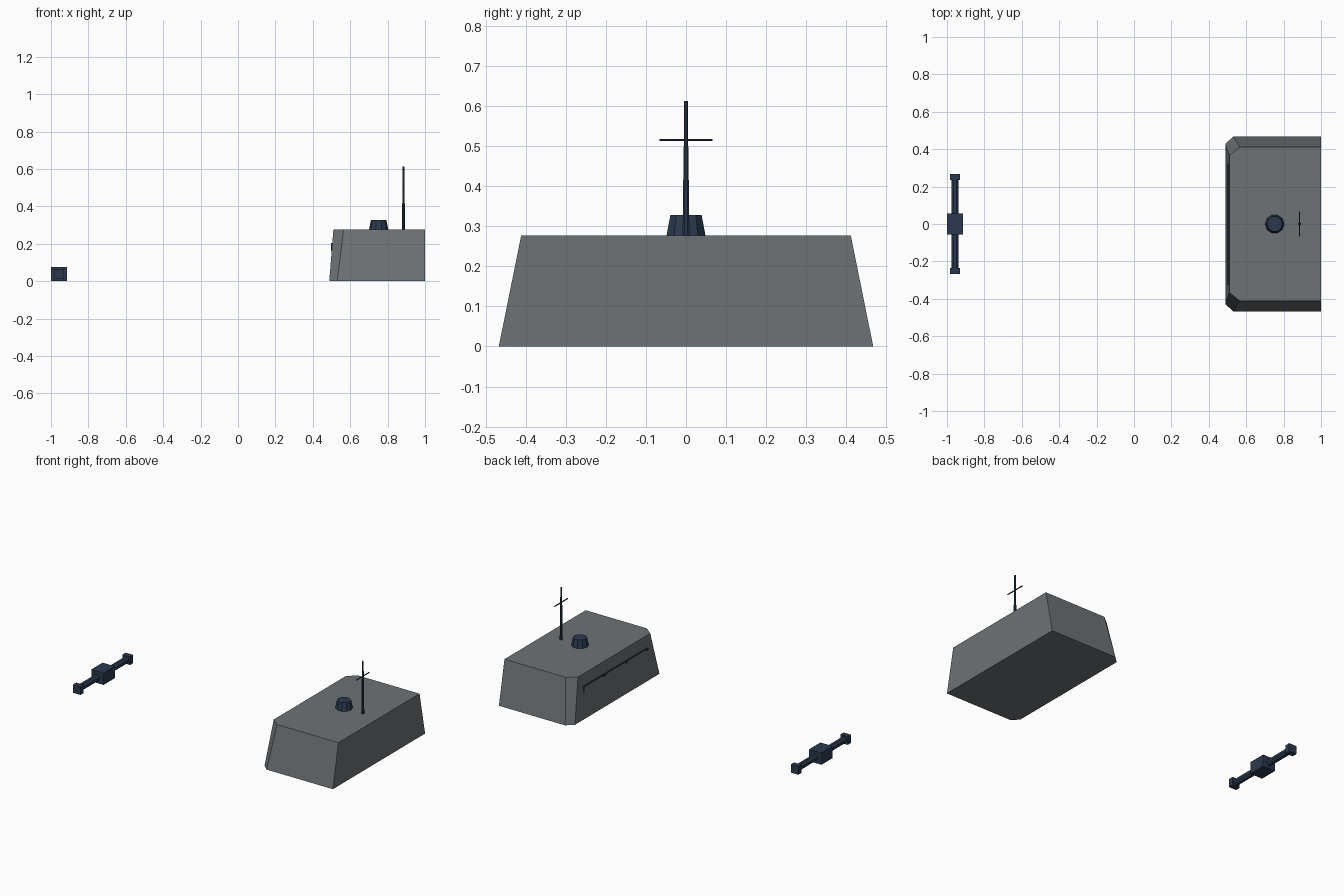
import bpy, bmesh
from math import radians
from mathutils import Matrix, Vector

cube = bpy.data.objects.get("Cube")
if cube:
    bpy.data.objects.remove(cube, do_unlink=True)


def material(name, rgb):
    m = bpy.data.materials.new(name)
    m.use_nodes = True
    colour = (*rgb, 1)
    m.diffuse_color = colour
    m.node_tree.nodes["Principled BSDF"].inputs["Base Color"].default_value = colour
    return m


GREY = material("concrete grey", (0.155, 0.17, 0.18))
NAVY = material("dark navy steel", (0.024, 0.042, 0.078))


def add_object(name, bm, mat):
    bmesh.ops.recalc_face_normals(bm, faces=bm.faces)
    mesh = bpy.data.meshes.new(name)
    bm.to_mesh(mesh)
    bm.free()
    mesh.materials.append(mat)
    obj = bpy.data.objects.new(name, mesh)
    bpy.context.collection.objects.link(obj)
    return obj


def box(name, centre, size, mat=NAVY):
    bm = bmesh.new()
    bmesh.ops.create_cube(bm, size=1, matrix=Matrix.Translation(centre) @ Matrix.Diagonal((*size, 1)))
    return add_object(name, bm, mat)


def rod(name, start, end, r1, r2, sides=8):
    a, b = Vector(start), Vector(end)
    turn = (b - a).to_track_quat('Z', 'Y').to_matrix().to_4x4()
    half_side = Matrix.Rotation(radians(180 / sides), 4, 'Z')
    bm = bmesh.new()
    bmesh.ops.create_cone(bm, cap_ends=True, segments=sides, radius1=r1, radius2=r2,
                          depth=(b - a).length,
                          matrix=Matrix.Translation((a + b) / 2) @ turn @ half_side)
    return add_object(name, bm, NAVY)


# Bunker: tapered block with two chamfered corners and a flat end
TOP = 0.277


def outline(bm, x_end, x_chamfer, y_chamfer, y_side, z):
    half = [(1, y_side), (x_chamfer, y_side), (x_end, y_chamfer)]
    ring = half + [(x, -y) for x, y in reversed(half)]
    return [bm.verts.new((x, y, z)) for x, y in ring]


bm = bmesh.new()
low = outline(bm, 0.488, 0.53, 0.428, 0.467, 0)
high = outline(bm, 0.51, 0.565, 0.366, 0.411, TOP)
bm.faces.new(low)
bm.faces.new(high)
for i in range(len(low)):
    j = (i + 1) % len(low)
    bm.faces.new((low[i], low[j], high[j], high[i]))
add_object("bunker_body", bm, GREY)

# Thin conduit and clips on the sloped inner wall
box("wall_conduit", (0.502, 0, 0.2), (0.007, 0.64, 0.006))
box("conduit_drop", (0.5, 0.32, 0.18), (0.007, 0.006, 0.04))
for i, y in enumerate((-0.32, -0.11, 0.11)):
    box(f"conduit_clip_{i + 1}", (0.501, y, 0.195), (0.01, 0.012, 0.014))

# Roof vent
rod("roof_vent", (0.752, 0, TOP), (0.752, 0, 0.328), 0.051, 0.041, 10)

# Antenna mast with crossbar
MX = 0.885
rod("mast_base", (MX, 0, TOP), (MX, 0, 0.415), 0.009, 0.008)
rod("mast_upper", (MX, 0, 0.415), (MX, 0, 0.612), 0.0065, 0.0055)
rod("mast_crossbar", (MX, -0.066, 0.515), (MX, 0.066, 0.515), 0.0035, 0.0035, 6)

# Separate barrier: central block, round bar and end blocks
BX, BZ = -0.957, 0.038
box("barrier_hub", (BX, 0, BZ), (0.087, 0.114, 0.076))
rod("barrier_bar", (BX, -0.24, BZ), (BX, 0.24, BZ), 0.021, 0.021)
for side, s in (("front", -1), ("back", 1)):
    box(f"barrier_end_{side}", (BX, s * 0.251, BZ), (0.053, 0.032, 0.053))
